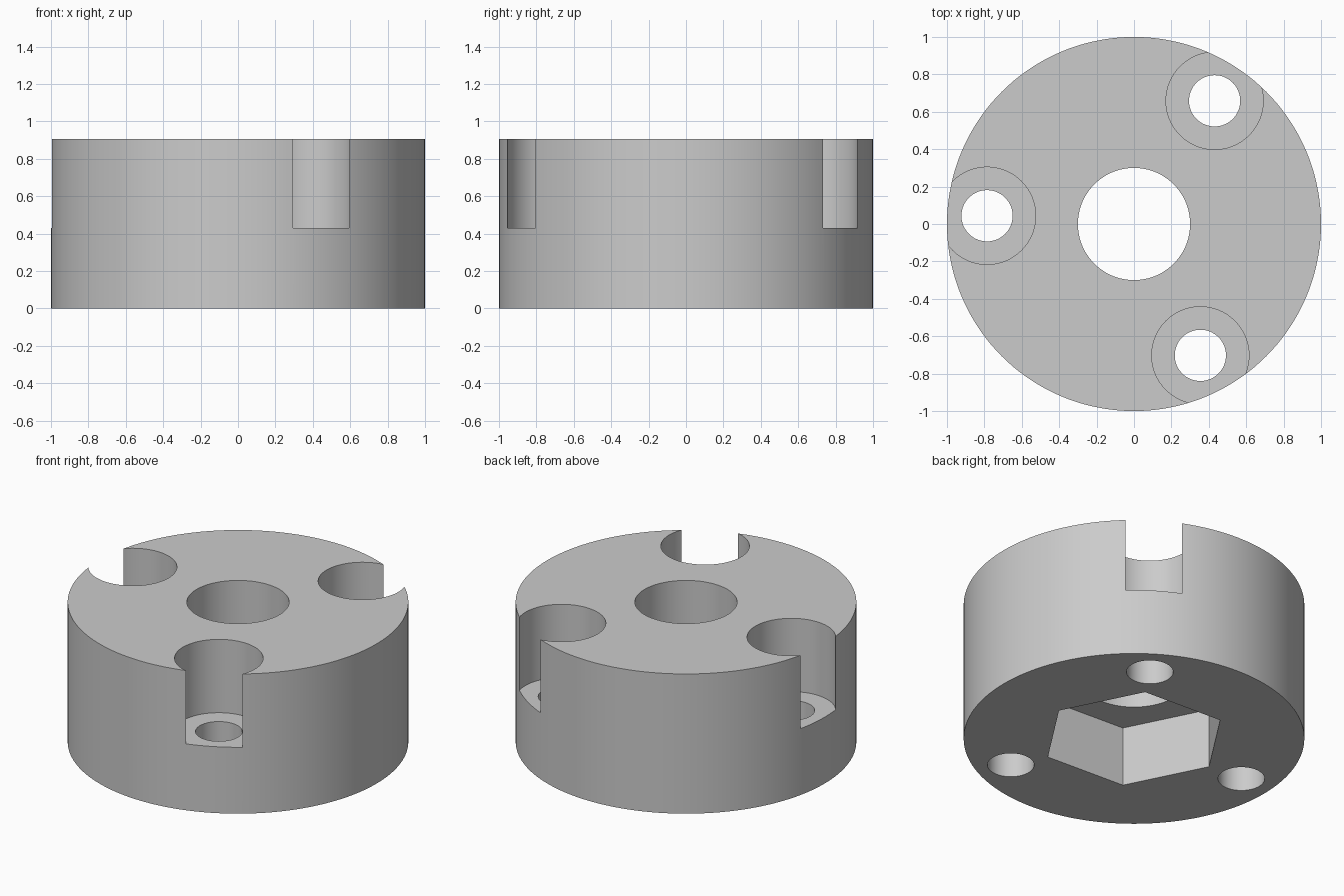
import bpy
from math import radians, cos, sin

old = bpy.data.objects.get("Cube")
if old:
    bpy.data.objects.remove(old, do_unlink=True)

HEIGHT = 0.905
TURN = radians(56.8)       # direction of the first bolt hole and a pocket corner
BOLT_RADIUS = 0.787
SEAT_Z = 0.43
POCKET_DEPTH = 0.387
OVER = 0.1                 # how far cutters pass the surface

grey = bpy.data.materials.new("plain_grey")
grey.use_nodes = True
colour = (0.6, 0.6, 0.6, 1)
grey.diffuse_color = colour
grey.node_tree.nodes["Principled BSDF"].inputs["Base Color"].default_value = colour


def prism(name, radius, z0, z1, x=0, y=0, sides=96, turn=0):
    bpy.ops.mesh.primitive_cylinder_add(
        vertices=sides, radius=radius, depth=z1 - z0,
        location=(x, y, (z0 + z1) / 2), rotation=(0, 0, turn))
    ob = bpy.context.object
    ob.name = name
    ob.data.materials.append(grey)
    return ob


def cut(body, cutter):
    cutter.hide_render = True
    mod = body.modifiers.new(cutter.name, "BOOLEAN")
    mod.operation = "DIFFERENCE"
    mod.solver = "EXACT"
    mod.object = cutter
    bpy.context.view_layer.objects.active = body
    bpy.ops.object.modifier_apply(modifier=mod.name)
    bpy.data.objects.remove(cutter, do_unlink=True)


# Round body
hub = prism("hub_body", 1, 0, HEIGHT, sides=144)

# Central shaft hole and hexagonal nut pocket underneath
cut(hub, prism("shaft_hole", 0.3, -OVER, HEIGHT + OVER))
pocket = prism("nut_pocket", 0.55, -OVER, POCKET_DEPTH, sides=6)
pocket.rotation_euler.z = TURN - radians(90)   # primitive corner points along y
cut(hub, pocket)

# Three bolt holes with wide seats that break through the rim
for i in range(3):
    a = TURN + i * radians(120)
    x, y = BOLT_RADIUS * cos(a), BOLT_RADIUS * sin(a)
    cut(hub, prism("bolt_seat", 0.26, SEAT_Z, HEIGHT + OVER, x, y))
    cut(hub, prism("bolt_hole", 0.137, -OVER, HEIGHT + OVER, x, y, 64))

# Smooth round walls, sharp rims
bpy.ops.object.select_all(action="DESELECT")
hub.select_set(True)
bpy.context.view_layer.objects.active = hub
bpy.ops.object.shade_smooth_by_angle(angle=radians(30))
